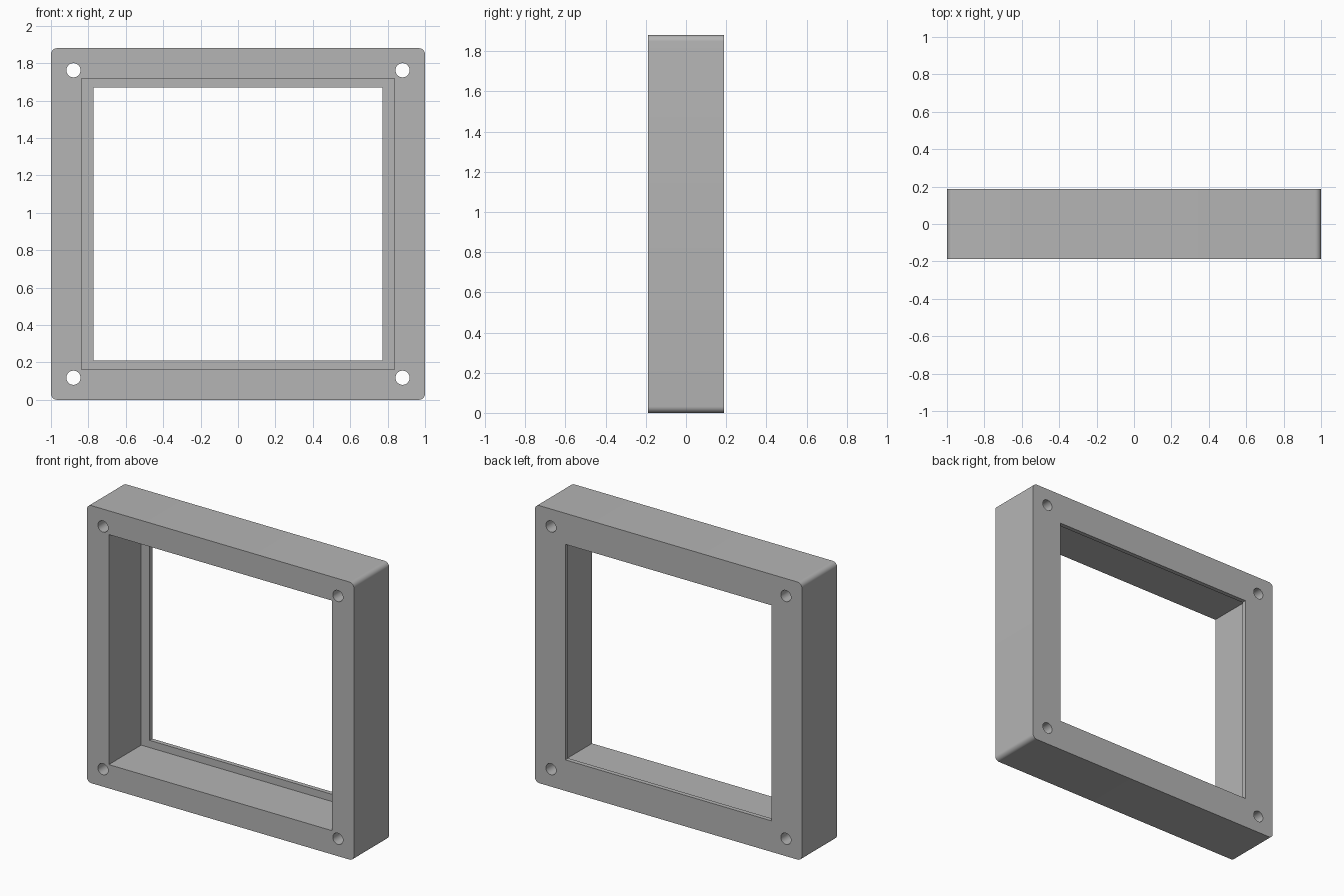
import bpy
import bmesh
import math
from mathutils import Matrix, Vector

cube = bpy.data.objects.get("Cube")
if cube:
    bpy.data.objects.remove(cube, do_unlink=True)

HEIGHT, DEPTH = 1.88, 0.376
MID = HEIGHT / 2
FRONT, BACK = -DEPTH / 2, DEPTH / 2
LIP = 0.03

grey = bpy.data.materials.new("plain grey")
grey.use_nodes = True
grey.diffuse_color = (0.46, 0.46, 0.46, 1)
grey.node_tree.nodes["Principled BSDF"].inputs["Base Color"].default_value = grey.diffuse_color


def finish(name, bm):
    mesh = bpy.data.meshes.new(name)
    bm.to_mesh(mesh)
    bm.free()
    mesh.materials.append(grey)
    obj = bpy.data.objects.new(name, mesh)
    bpy.context.collection.objects.link(obj)
    return obj


def block(name, width, height, y0, y1, radius=0):
    """Box centred on the frame, with optional rounded corners."""
    bm = bmesh.new()
    place = Matrix.Translation((0, (y0 + y1) / 2, MID)) @ Matrix.Diagonal((width, y1 - y0, height, 1))
    bmesh.ops.create_cube(bm, size=1, matrix=place)
    if radius:
        along_y = Vector((0, 1, 0))
        corners = [e for e in bm.edges
                   if abs((e.verts[0].co - e.verts[1].co).normalized().dot(along_y)) > 0.9]
        bmesh.ops.bevel(bm, geom=corners, offset=radius, segments=8, profile=0.5, affect="EDGES")
    return finish(name, bm)


def screw_hole(x, z):
    bm = bmesh.new()
    place = Matrix.Translation((x, 0, z)) @ Matrix.Rotation(math.pi / 2, 4, "X")
    bmesh.ops.create_cone(bm, cap_ends=True, segments=32, radius1=0.038, radius2=0.038,
                          depth=DEPTH * 2, matrix=place)
    return finish("screw_hole_cutter", bm)


# Outer frame with rounded corners
frame = block("frame", 2, HEIGHT, FRONT, BACK, 0.032)

# Deep front pocket, smaller back opening that leaves a thin lip, corner holes
cutters = [
    block("pocket_cutter", 1.672, 1.558, FRONT - 0.1, BACK - LIP),
    block("opening_cutter", 1.545, 1.46, FRONT - 0.2, BACK + 0.1),
]
cutters += [screw_hole(sx * 0.88, MID + sz * 0.822) for sx in (-1, 1) for sz in (-1, 1)]

bpy.ops.object.select_all(action="DESELECT")
frame.select_set(True)
bpy.context.view_layer.objects.active = frame
for cutter in cutters:
    cutter.hide_render = True
    cut = frame.modifiers.new("cut", "BOOLEAN")
    cut.operation = "DIFFERENCE"
    cut.solver = "EXACT"
    cut.object = cutter
    bpy.ops.object.modifier_apply(modifier=cut.name)
    bpy.data.objects.remove(cutter, do_unlink=True)

bpy.ops.object.shade_smooth_by_angle(angle=math.radians(30))
